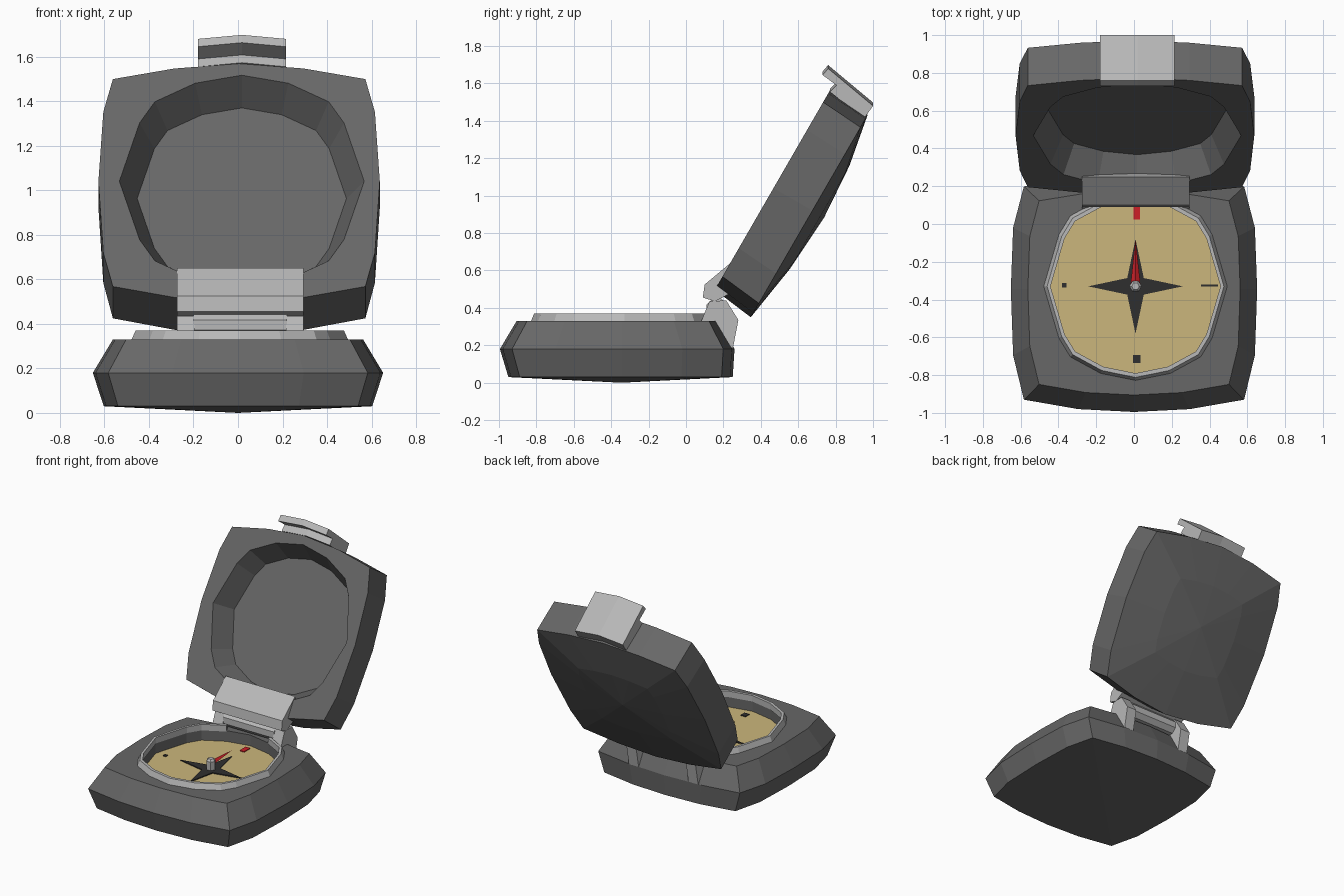
import bpy, math
from mathutils import Vector, Matrix

if "Cube" in bpy.data.objects:
    bpy.data.objects.remove(bpy.data.objects["Cube"])


def mat(name, *rgb):
    m = bpy.data.materials.new(name)
    m.diffuse_color = (*rgb, 1)
    m.use_nodes = True
    m.node_tree.nodes["Principled BSDF"].inputs["Base Color"].default_value = m.diffuse_color
    return m


BODY = mat("case_grey", 0.135, 0.135, 0.135)
METAL = mat("light_metal", 0.48, 0.48, 0.48)
TAN = mat("dial_tan", 0.60, 0.47, 0.20)
DARK = mat("dark_marking", 0.028, 0.028, 0.028)
RED = mat("needle_red", 0.62, 0.014, 0.02)


def make(name, verts, faces, material, xf=None):
    me = bpy.data.meshes.new(name)
    me.from_pydata([tuple(xf @ Vector(v)) if xf else tuple(v) for v in verts], [], faces)
    me.materials.append(material)
    ob = bpy.data.objects.new(name, me)
    bpy.context.collection.objects.link(ob)
    import bmesh
    bm = bmesh.new()
    bm.from_mesh(me)
    bmesh.ops.recalc_face_normals(bm, faces=bm.faces)
    bm.to_mesh(me)
    bm.free()
    return ob


# sixteen-sided outline from one quadrant; fy / by scale the +y / -y halves
def outline(quad, z, sx=1, fy=1, by=1, cx=0, cy=0):
    half = quad + [(-x, y) for x, y in quad[-2::-1]]
    full = half + [(x, -y) for x, y in half[-2:0:-1]]
    return [(cx + x * sx, cy + y * (fy if y > 0 else by), z) for x, y in full]


# skin between successive outlines, optional fan to a start / end point
def skin(name, rings, material, start=None, end=None, xf=None):
    n = len(rings[0])
    verts = [p for r in rings for p in r]
    faces = []
    for k in range(len(rings) - 1):
        for i in range(n):
            j = (i + 1) % n
            faces.append((k * n + i, k * n + j, k * n + n + j, k * n + n + i))
    for pt, k in ((start, 0), (end, len(rings) - 1)):
        if pt:
            verts.append(pt)
            c = len(verts) - 1
            faces += [(k * n + i, k * n + (i + 1) % n, c) for i in range(n)]
    return make(name, verts, faces, material, xf)


# extrude a (y, z) profile through sections of (x, y shift, z shift)
def bar(name, prof, sections, material):
    n = len(prof)
    verts = [(x, y + dy, z + dz) for x, dy, dz in sections for y, z in prof]
    faces = [tuple(range(n)), tuple(range(len(verts) - n, len(verts)))]
    for k in range(len(sections) - 1):
        for i in range(n):
            j = (i + 1) % n
            faces.append((k * n + i, k * n + j, k * n + n + j, k * n + n + i))
    return make(name, verts, faces, material)


# flat plate from (x, y) points
def plate(name, pts, z, t, material):
    n = len(pts)
    verts = [(x, y, z) for x, y in pts] + [(x, y, z + t) for x, y in pts]
    faces = [tuple(range(n)), tuple(range(n, 2 * n))]
    faces += [(i, (i + 1) % n, n + (i + 1) % n, n + i) for i in range(n)]
    return make(name, verts, faces, material)


SQUARE = [(0.652, 0), (0.64, 0.35), (0.583, 0.585), (0.295, 0.635), (0, 0.65)]
LIDSQ = [(0.632, 0), (0.61, 0.36), (0.567, 0.53), (0.29, 0.585), (0, 0.61)]
ROUND = [(1, 0), (0.835, 0.55), (0.71, 0.75), (0.38, 0.925), (0, 1)]
CY = -0.345          # base centre
DX, DY = 0.008, -0.33  # dial centre
DZ = 0.25            # dial height


def dial_ring(z, r, ry):
    return outline(ROUND, z, r, ry, ry, DX, DY)


# base case with dial recess
skin("base_case", [
    outline(SQUARE, 0.03, 0.925, 0.915, 0.93, 0, CY),
    outline(SQUARE, 0.18, 1, 0.93, 1, 0, CY),
    outline(SQUARE, 0.33, 0.862, 0.80, 0.862, 0, CY),
    dial_ring(0.33, 0.455, 0.465),
    dial_ring(DZ - 0.01, 0.455, 0.465)], BODY, start=(0, CY, 0))

# dial face
skin("dial_face", [dial_ring(DZ, 0.455, 0.465)], TAN, end=(DX, DY, DZ))

# raised rim, open at the hinge
prof = [dial_ring(0.325, 0.488, 0.50), dial_ring(0.37, 0.468, 0.482),
        dial_ring(0.37, 0.45, 0.46), dial_ring(0.325, 0.45, 0.46)]
order = list(range(5, 16)) + list(range(0, 4))
rv = [p[i] for i in order for p in prof]
rf = [(0, 1, 2, 3), tuple(range(len(rv) - 4, len(rv)))]
for k in range(len(order) - 1):
    for i in range(4):
        j = (i + 1) % 4
        rf.append((4 * k + i, 4 * k + j, 4 * k + 4 + j, 4 * k + 4 + i))
make("dial_rim", rv, rf, METAL)

# four-pointed star
star = []
for i in range(8):
    r = 0.25 if i % 2 == 0 else 0.062
    a = i * math.pi / 4
    star.append((DX + r * math.cos(a), DY + r * math.sin(a)))
plate("dial_star", star, DZ, 0.007, DARK)

# direction ticks
for nm, x, y, w, h, m in (("north", 0.015, 0.06, 0.018, 0.035, RED),
                          ("east", 0.40, -0.325, 0.045, 0.006, DARK),
                          ("south", 0.015, -0.715, 0.02, 0.022, DARK),
                          ("west", -0.37, -0.325, 0.012, 0.012, DARK)):
    plate(nm + "_tick", [(x - w, y - h), (x + w, y - h), (x + w, y + h), (x - w, y + h)],
          DZ, 0.006, m)

# needle and its pin
make("needle", [(DX - 0.026, DY + 0.01, 0.30), (DX, DY + 0.01, 0.318), (DX + 0.026, DY + 0.01, 0.30),
                (DX, DY + 0.01, 0.285), (DX, -0.08, 0.30)],
     [(0, 1, 2, 3), (0, 1, 4), (1, 2, 4), (2, 3, 4), (3, 0, 4)], RED)


def hexa(r, z):
    return [(DX + r * math.cos(i * math.pi / 3), DY + r * math.sin(i * math.pi / 3), z) for i in range(6)]


skin("needle_pin", [hexa(0.033, DZ), hexa(0.033, 0.32), hexa(0.02, 0.335)], METAL, end=(DX, DY, 0.335))

# lid: local x across, y along the lid, z through its thickness to the back
s, c = 0.5, math.sqrt(3) / 2
LID = Matrix(((1, 0, 0, 0.005), (0, s, c, 0), (0, c, -s, 0), (0, 0, 0, 1)))
LC = 1.135
skin("lid_case", [
    outline(ROUND, 0.04, 0.47, 0.47, 0.47, 0.012, LC),
    outline(ROUND, -0.115, 0.55, 0.55, 0.55, 0.012, LC),
    outline(LIDSQ, -0.115, 1, 1, 1.03, 0, LC),
    outline(LIDSQ, 0.125, 1, 0.97, 1.08, 0, LC),
    outline(LIDSQ, 0.177, 0.5, 0.5, 0.54, 0, LC)],
    BODY, start=(0.012, LC, 0.04), end=(0, LC, 0.198), xf=LID)

# clasp hooked over the lid top
hook = [(0.76, 1.68), (1.0, 1.48), (0.95, 1.41), (0.77, 1.555), (0.805, 1.59), (0.73, 1.645)]
bar("lid_clasp", hook, [(-0.18, 0, 0), (0.018, 0, 0.018), (0.215, 0, 0)], METAL)

# hinge: lid leaf, two base lugs, centre barrel
leaf = [(0.25, 0.65), (0.10, 0.525), (0.09, 0.455), (0.155, 0.435), (0.28, 0.5)]
bar("hinge_leaf", leaf, [(-0.275, 0, 0), (0.295, 0, 0)], METAL)
lug = [(0.08, 0.325), (0.125, 0.435), (0.215, 0.44), (0.28, 0.335), (0.25, 0.18)]
for nm, x in (("left", -0.235), ("right", 0.255)):
    bar(nm + "_hinge_lug", lug, [(x - 0.04, 0, 0), (x + 0.04, 0, 0)], METAL)
barrel = [(0.165 + 0.06 * math.cos(i * math.pi / 4 + 0.39), 0.395 + 0.06 * math.sin(i * math.pi / 4 + 0.39))
          for i in range(8)]
bar("hinge_barrel", barrel, [(-0.2, 0, 0), (0.22, 0, 0)], METAL)
